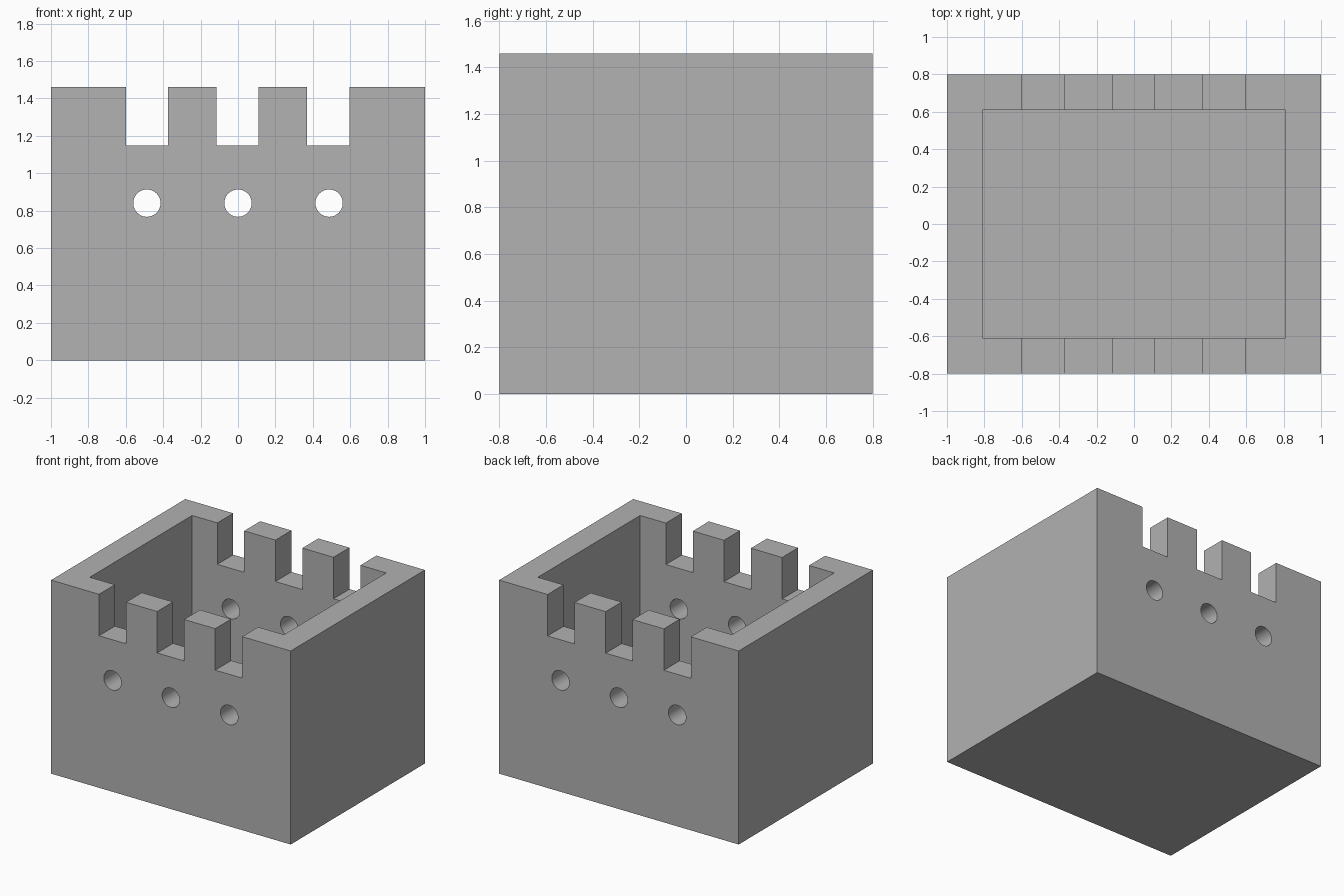
import bpy
from math import radians

cube = bpy.data.objects.get("Cube")
if cube:
    bpy.data.objects.remove(cube, do_unlink=True)

WIDTH, DEPTH, HEIGHT = 2.0, 1.6, 1.46
WALL, FLOOR = 0.19, 0.19
NOTCH_Z = 1.147

stone = bpy.data.materials.new("stone_grey")
stone.use_nodes = True
colour = (0.445, 0.445, 0.445, 1)
stone.diffuse_color = colour
stone.node_tree.nodes["Principled BSDF"].inputs["Base Color"].default_value = colour


def box(name, x, y, z):
    """Box from (min, max) ranges on each axis."""
    ranges = (x, y, z)
    bpy.ops.mesh.primitive_cube_add(size=1, location=[(a + b) / 2 for a, b in ranges])
    ob = bpy.context.object
    ob.name = name
    ob.scale = [b - a for a, b in ranges]
    bpy.ops.object.transform_apply(location=True, rotation=True, scale=True)
    ob.data.materials.append(stone)
    return ob


def cut(target, cutter):
    """Subtract the cutter from the target and discard the cutter."""
    cutter.hide_render = True
    mod = target.modifiers.new("cut", 'BOOLEAN')
    mod.operation = 'DIFFERENCE'
    mod.solver = 'EXACT'
    mod.object = cutter
    bpy.context.view_layer.objects.active = target
    bpy.ops.object.modifier_apply(modifier=mod.name)
    bpy.data.objects.remove(cutter, do_unlink=True)


# Outer block with an open courtyard
walls = box("castle_walls", (-WIDTH / 2, WIDTH / 2), (-DEPTH / 2, DEPTH / 2), (0, HEIGHT))
cut(walls, box("courtyard_cutter", (WALL - WIDTH / 2, WIDTH / 2 - WALL),
               (WALL - DEPTH / 2, DEPTH / 2 - WALL), (FLOOR, HEIGHT + 0.5)))

# Battlement notches through the front and back walls
for left, right in ((-0.6, -0.375), (-0.115, 0.11), (0.37, 0.595)):
    cut(walls, box("notch_cutter", (left, right), (-DEPTH, DEPTH), (NOTCH_Z, HEIGHT + 0.3)))

# Round holes through the front and back walls
for x in (-0.487, 0, 0.487):
    bpy.ops.mesh.primitive_cylinder_add(vertices=48, radius=0.073, depth=2 * DEPTH,
                                        location=(x, 0, 0.84), rotation=(radians(90), 0, 0))
    hole = bpy.context.object
    hole.name = "hole_cutter"
    hole.data.materials.append(stone)
    cut(walls, hole)

# Smooth the hole walls, keep the corners sharp
bpy.ops.object.select_all(action='DESELECT')
walls.select_set(True)
bpy.context.view_layer.objects.active = walls
bpy.ops.object.shade_smooth_by_angle(angle=radians(30))
